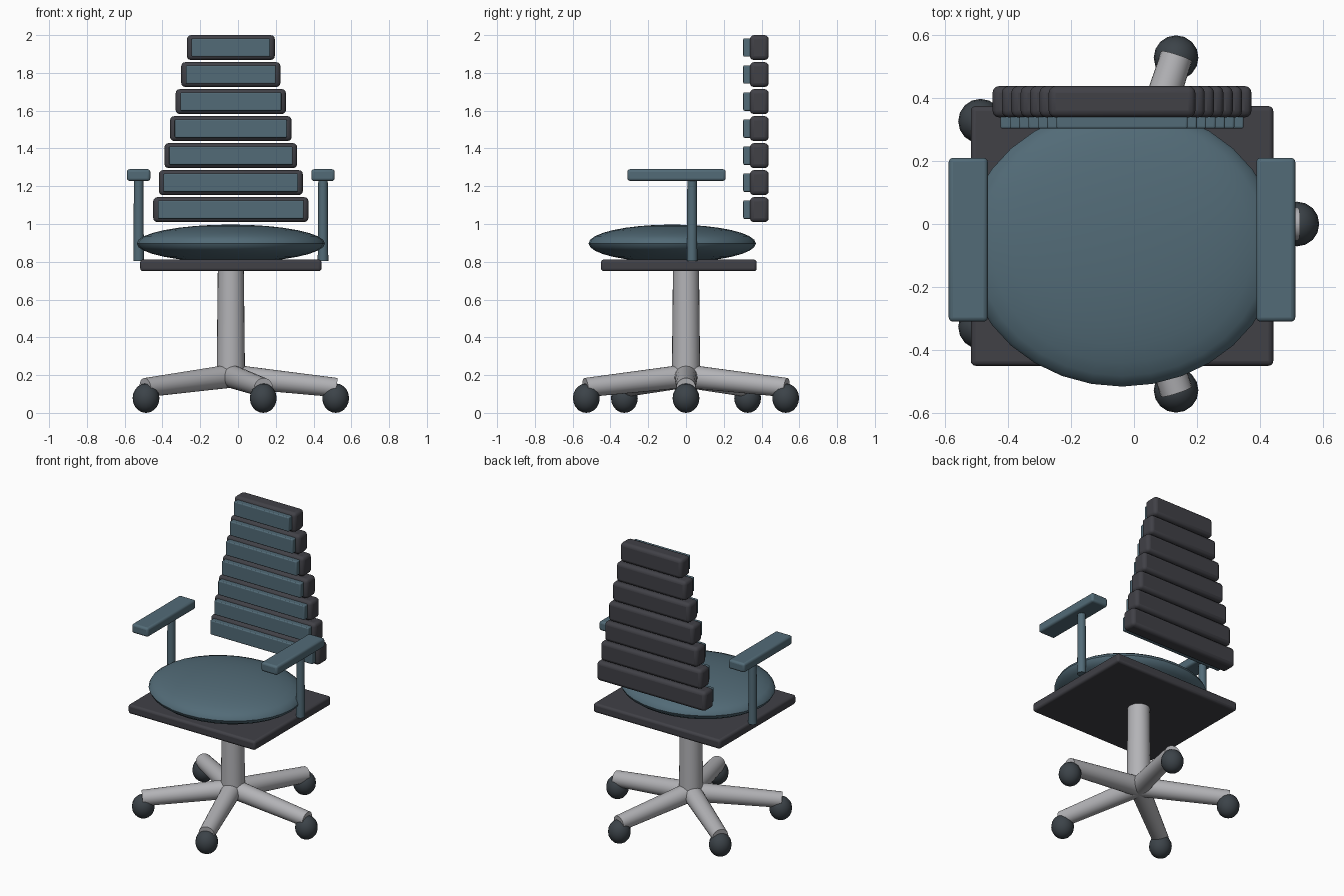
import bpy, math
from mathutils import Vector

if "Cube" in bpy.data.objects:
    bpy.data.objects.remove(bpy.data.objects["Cube"], do_unlink=True)

CX = -0.038  # centre line of the chair


def material(name, rgb):
    m = bpy.data.materials.new(name)
    m.use_nodes = True
    m.diffuse_color = (*rgb, 1)
    m.node_tree.nodes["Principled BSDF"].inputs["Base Color"].default_value = (*rgb, 1)
    return m


BLUE = material("slate blue", (0.085, 0.147, 0.185))
DARK = material("charcoal", (0.052, 0.052, 0.062))
WHEEL = material("dark wheel", (0.045, 0.056, 0.066))
METAL = material("grey metal", (0.45, 0.45, 0.47))


def finish(name, mat):
    ob = bpy.context.object
    ob.name = name
    ob.data.materials.append(mat)
    bpy.ops.object.shade_smooth_by_angle(angle=math.radians(40))
    return ob


def box(name, mat, centre, size, bevel):
    bpy.ops.mesh.primitive_cube_add(size=1, location=centre)
    bpy.context.object.scale = size
    bpy.ops.object.transform_apply(location=False, rotation=False, scale=True)
    ob = finish(name, mat)
    mod = ob.modifiers.new("soft edges", "BEVEL")
    mod.width = bevel
    mod.segments = 3
    return ob


def rod(name, mat, start, end, r1, r2, sides=24):
    a, b = Vector(start), Vector(end)
    bpy.ops.mesh.primitive_cone_add(vertices=sides, radius1=r1, radius2=r2, depth=(b - a).length,
                                    location=(a + b) / 2,
                                    rotation=(b - a).to_track_quat("Z", "Y").to_euler())
    return finish(name, mat)


def ball(name, mat, centre, radii, segments, rings):
    bpy.ops.mesh.primitive_uv_sphere_add(segments=segments, ring_count=rings, radius=1, location=centre)
    bpy.context.object.scale = radii
    bpy.ops.object.transform_apply(location=False, rotation=False, scale=True)
    return finish(name, mat)


# Five-legged base with castors
for i in range(5):
    a = math.tau * i / 5
    dx, dy = math.cos(a), math.sin(a)
    rod(f"base_leg_{i + 1}", METAL, (CX, 0, 0.195), (CX + 0.56 * dx, 0.56 * dy, 0.134), 0.062, 0.051)
    ball(f"castor_{i + 1}", WHEEL, (CX + 0.555 * dx, 0.555 * dy, 0.078), (0.071, 0.071, 0.078), 16, 10)

# Column, seat plate and cushion
rod("column", METAL, (CX, 0, 0.2), (CX, 0, 0.76), 0.075, 0.069)
box("seat_plate", DARK, (CX, -0.038, 0.781), (0.96, 0.824, 0.062), 0.015)
ball("seat_cushion", BLUE, (CX, -0.073, 0.897), (0.498, 0.443, 0.1), 32, 16)

# Armrests
for side, sign in (("left", 1), ("right", -1)):
    x = CX + sign * 0.488
    rod(f"{side}_arm_post", BLUE, (x, 0.032, 0.805), (x, 0.032, 1.24), 0.028, 0.025, 16)
    box(f"{side}_armrest", BLUE, (x, -0.05, 1.259), (0.124, 0.52, 0.062), 0.014)

# Backrest slats, each with a pad on its front
for i in range(7):
    z = 1.076 + 0.143 * i
    half = 0.411 - 0.0297 * i
    box(f"back_slat_{i + 1}", DARK, (CX, 0.388, z), (2 * half, 0.1, 0.132), 0.022)
    box(f"back_pad_{i + 1}", BLUE, (CX, 0.325, z), (2 * half - 0.05, 0.044, 0.097), 0.006)
